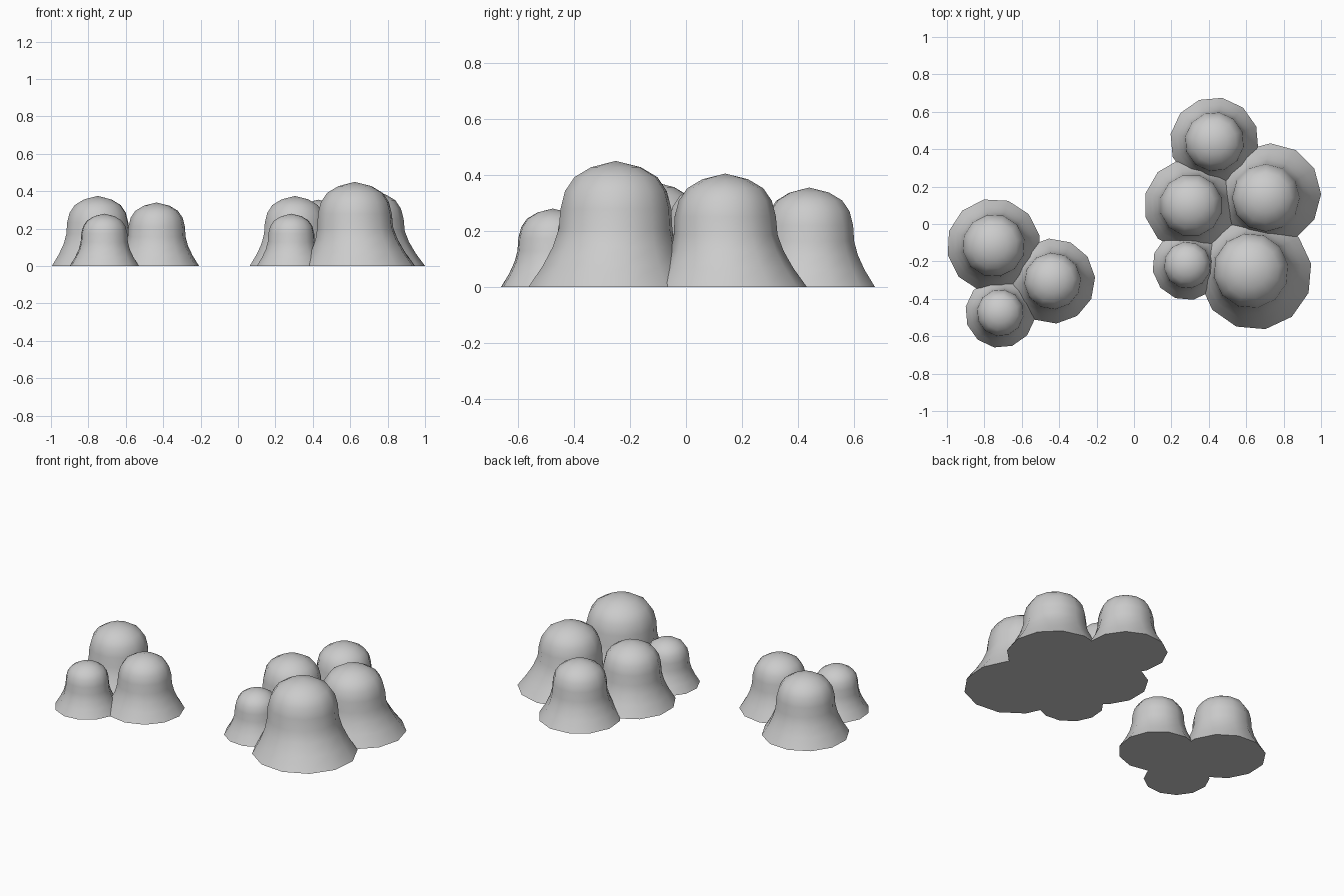
import bpy, bmesh
from math import sin, cos, tau, radians

cube = bpy.data.objects.get("Cube")
if cube:
    bpy.data.objects.remove(cube, do_unlink=True)

GREY = (0.6, 0.6, 0.6, 1)
stone = bpy.data.materials.new("pale grey")
stone.use_nodes = True
stone.diffuse_color = GREY
stone.node_tree.nodes["Principled BSDF"].inputs["Base Color"].default_value = GREY

SIDES = 12
# Bell profile as (radius, height), both relative to the mound height
PROFILE = [(0.67, 0), (0.565, 0.17), (0.495, 0.32), (0.457, 0.46), (0.446, 0.62),
           (0.41, 0.76), (0.335, 0.87), (0.2, 0.95)]


def mound(name, x, y, height, phase=0, lean=(0, 0)):
    """Lathe a flared dome; the foot is shifted by lean, fading out upwards."""
    bm = bmesh.new()
    rings = []
    for r, z in PROFILE:
        fade = max(0, 1 - z * 2)
        ring = []
        for i in range(SIDES):
            a = tau * i / SIDES + radians(phase)
            ring.append(bm.verts.new((r * height * cos(a) + lean[0] * fade,
                                      r * height * sin(a) + lean[1] * fade,
                                      z * height)))
        rings.append(ring)
    for low, high in zip(rings, rings[1:]):
        for i in range(SIDES):
            j = (i + 1) % SIDES
            bm.faces.new((low[i], low[j], high[j], high[i]))
    # Crown fan and flat underside
    crown = bm.verts.new((0, 0, height))
    for i in range(SIDES):
        bm.faces.new((rings[-1][i], rings[-1][(i + 1) % SIDES], crown))
    bm.faces.new(list(reversed(rings[0])))
    mesh = bpy.data.meshes.new(name)
    bm.to_mesh(mesh)
    bm.free()
    mesh.materials.append(stone)
    obj = bpy.data.objects.new(name, mesh)
    obj.location = (x, y, 0)
    bpy.context.collection.objects.link(obj)
    bpy.ops.object.select_all(action="DESELECT")
    obj.select_set(True)
    bpy.context.view_layer.objects.active = obj
    bpy.ops.object.shade_smooth_by_angle(angle=radians(50))


# Small cluster on the right
mound("right_cluster_back_mound", -0.75, -0.115, 0.375, 12)
mound("right_cluster_inner_mound", -0.435, -0.305, 0.34, 5)
mound("right_cluster_front_mound", -0.715, -0.475, 0.28, 20)

# Large cluster on the left
mound("left_cluster_back_mound", 0.43, 0.44, 0.355, 20)
mound("left_cluster_middle_mound", 0.305, 0.10, 0.375, 15)
mound("left_cluster_side_mound", 0.705, 0.14, 0.405, 0, (0.024, 0.02))
mound("left_cluster_tall_mound", 0.625, -0.25, 0.45, 10, (0.025, -0.015))
mound("left_cluster_small_mound", 0.285, -0.22, 0.28, 10)
